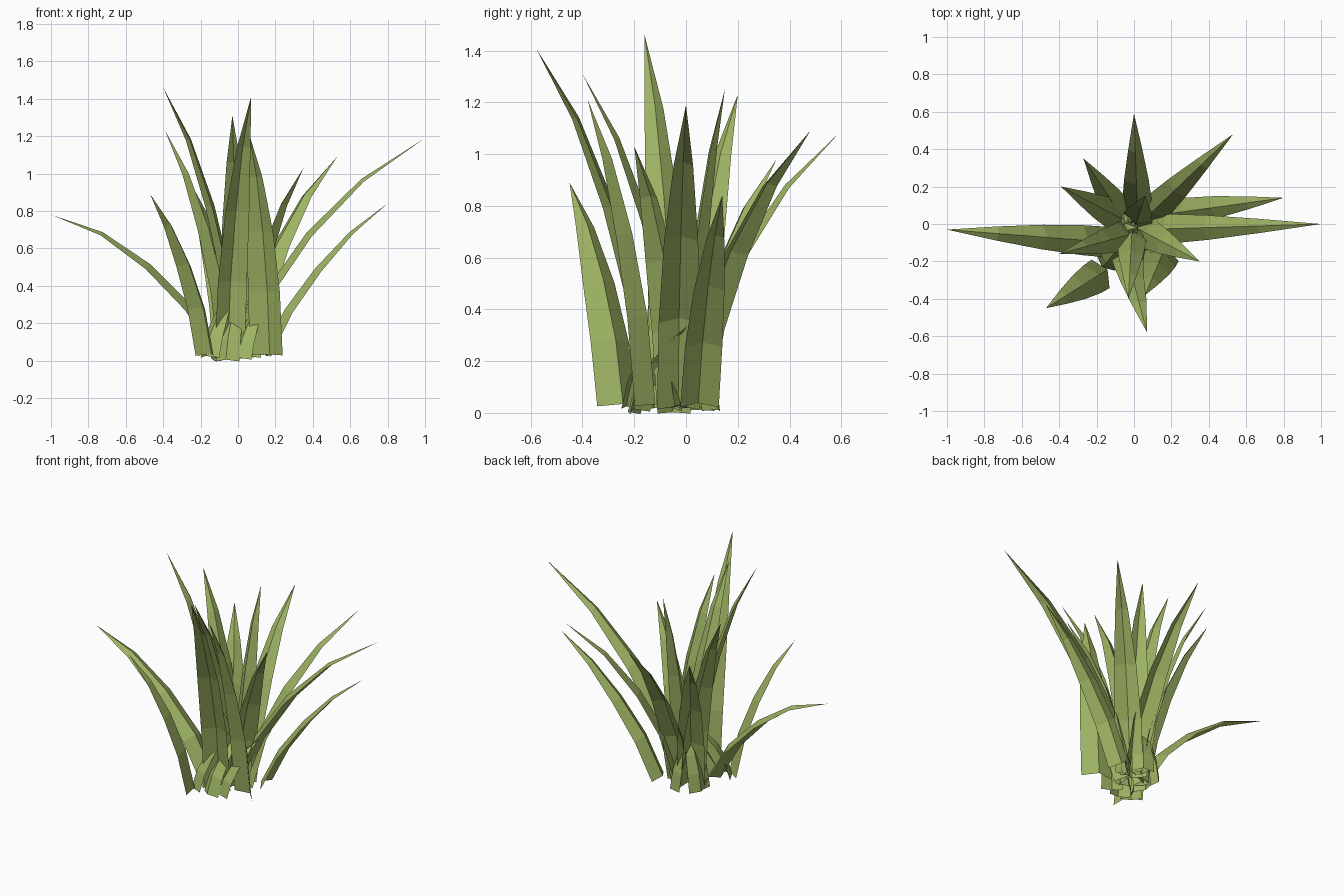
import bpy, bmesh
from mathutils import Vector

if "Cube" in bpy.data.objects:
    bpy.data.objects.remove(bpy.data.objects["Cube"], do_unlink=True)

GREEN = (0.34, 0.45, 0.125, 1)
mat = bpy.data.materials.new("leaf green")
mat.use_nodes = True
mat.diffuse_color = GREEN
mat.node_tree.nodes["Principled BSDF"].inputs["Base Color"].default_value = GREEN

# Relative width at each level of a blade
WIDTH = (1, 0.97, 0.8, 0.46, 0)


def blade(name, base, tip, width=0.165, lean=1.5, rise=1.18):
    """Folded, outward-bending leaf with its ridge on the upper side."""
    base, tip = Vector(base), Vector(tip)
    span = tip - base
    out = Vector((span.x, span.y, 0))
    side = Vector((-span.y, span.x, 0)).normalized()
    bm = bmesh.new()
    centres = []
    for i in range(5):
        t = i / 4
        centres.append(base + out * t ** lean + Vector((0, 0, span.z * (1 - (1 - t) ** rise))))
    rows = []
    for i, c in enumerate(centres[:-1]):
        along = (centres[i + 1] - centres[max(i - 1, 0)]).normalized()
        upper = side.cross(along)
        if upper.dot(out) > 0:
            upper = -upper
        half = width * WIDTH[i] / 2
        offsets = (side * half - upper * half * 0.25,
                   upper * half * 0.25,
                   -side * half - upper * half * 0.25)
        rows.append([bm.verts.new(c + o) for o in offsets])
    for low, high in zip(rows, rows[1:]):
        for k in (0, 1):
            bm.faces.new((low[k], low[k + 1], high[k + 1], high[k]))
    end = bm.verts.new(tip)
    for k in (0, 1):
        bm.faces.new((rows[-1][k], rows[-1][k + 1], end))
    mesh = bpy.data.meshes.new(name)
    bm.to_mesh(mesh)
    bm.free()
    mesh.materials.append(mat)
    bpy.context.collection.objects.link(bpy.data.objects.new(name, mesh))


# Long blades: root and tip
LONG = [
    ((.04, -.03, .02), (1, 0, 1.19)),
    ((.05, .02, .02), (.53, .48, 1.09)),
    ((.02, .02, .03), (0, .59, 1.08)),
    ((-.05, .02, .03), (-.27, .35, .98)),
    ((-.05, .02, .03), (-.39, .20, 1.23)),
    ((-.05, -.13, .02), (.07, -.58, 1.41)),
    ((.03, -.03, .02), (.35, -.20, 1.03)),
    ((-.01, -.02, .03), (-.03, -.40, 1.31)),
    ((0, -.05, .02), (-.40, -.16, 1.46)),
    ((.01, 0, .02), (.06, .15, 1.25)),
]
for i, (root, tip) in enumerate(LONG):
    blade(f"long_blade_{i + 1}", root, tip)

# Blades with their own width or bend
blade("drooping_blade", (-.10, -.10, .02), (-1, -.03, .78), lean=1.25, rise=1.45)
blade("spreading_blade", (.15, .05, .03), (.80, .14, .84), width=0.15, lean=1.25)
blade("corner_blade", (-.16, -.255, .03), (-.47, -.45, .89), width=0.18, lean=1.4)
blade("broad_blade", (.16, -.14, .03), (.06, -.38, 1.21), width=0.19)

# Short young leaves rooted at the rim and leaning inward
SHORT = [
    ((-.06, -.21, 0), (.02, .05, .38)),
    ((.01, -.19, .01), (.15, 0, .33)),
    ((-.16, -.22, .02), (0, -.03, .40)),
    ((-.13, .05, .01), (0, .02, .40)),
    ((.02, .11, .01), (-.05, 0, .40)),
    ((-.12, -.05, 0), (.02, -.02, .40)),
]
for i, (root, tip) in enumerate(SHORT):
    blade(f"short_leaf_{i + 1}", root, tip, width=0.13)
